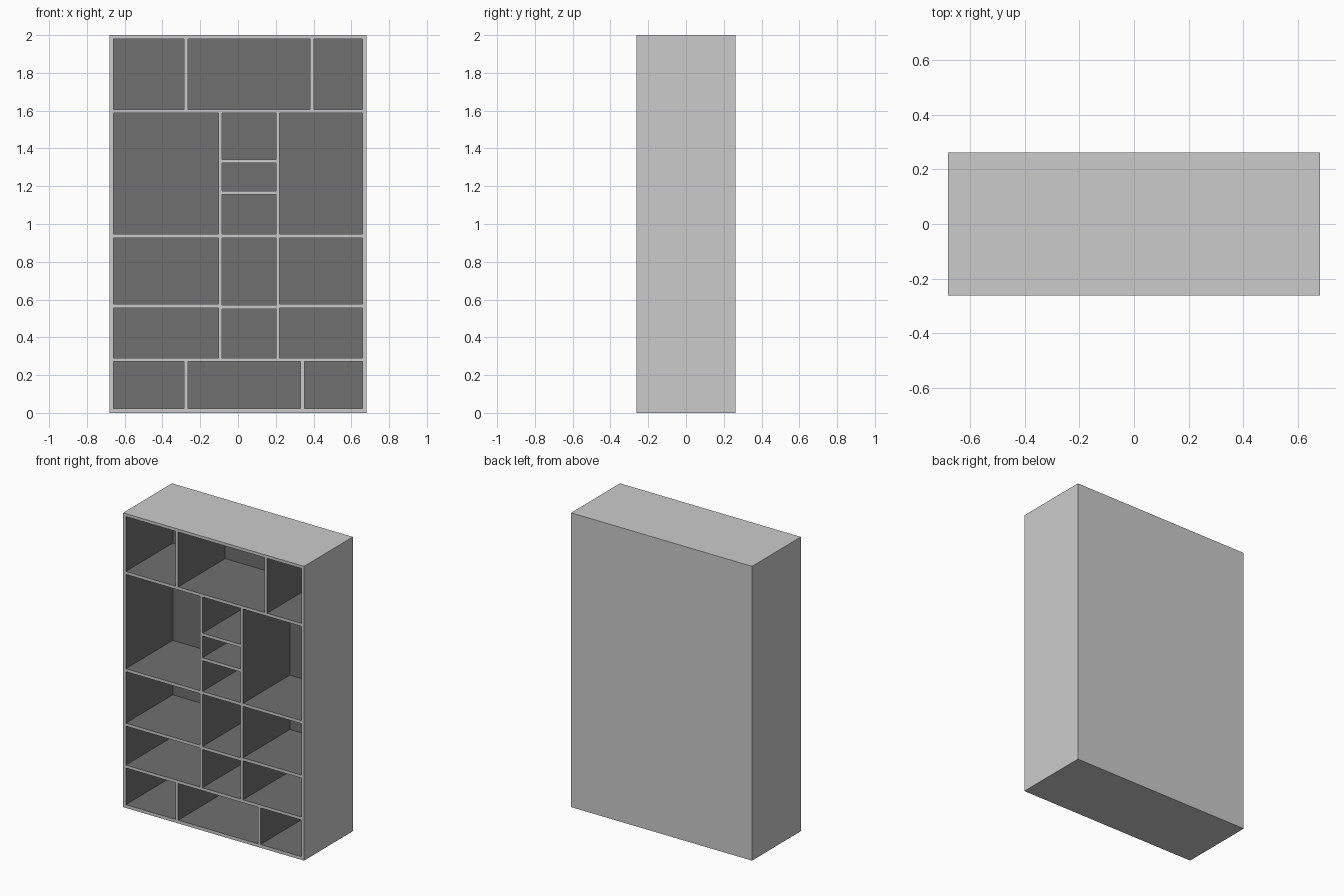
import bpy, bmesh
from mathutils import Matrix, Vector

if "Cube" in bpy.data.objects:
    bpy.data.objects.remove(bpy.data.objects["Cube"])

W, D, H = 0.68, 0.262, 2.0   # half width, half depth, height
T = 0.02                     # board thickness


def material(name, v):
    m = bpy.data.materials.new(name)
    m.diffuse_color = (v, v, v, 1)
    m.use_nodes = True
    m.node_tree.nodes["Principled BSDF"].inputs["Base Color"].default_value = m.diffuse_color
    return m


def add_box(bm, lo, hi):
    lo, hi = Vector(lo), Vector(hi)
    mat = Matrix.Translation((lo + hi) / 2) @ Matrix.Diagonal((*(hi - lo), 1))
    bmesh.ops.create_cube(bm, size=1, matrix=mat)


def make_object(name, bm):
    me = bpy.data.meshes.new(name)
    bm.to_mesh(me)
    bm.free()
    ob = bpy.data.objects.new(name, me)
    bpy.context.collection.objects.link(ob)
    return ob


# Board centre lines: each block is (upright positions, shelf heights)
L, R = -W + T / 2, W - T / 2
A, B = -0.094, 0.211
blocks = [
    ((L, -0.276, 0.342, R), (0.012, 0.281)),                         # bottom row
    ((L, A), (0.281, 0.566, 0.936, 1.597)),                          # left column
    ((A, B), (0.281, 0.561, 0.936, 1.165, 1.332, 1.597)),            # middle column
    ((B, R), (0.281, 0.566, 0.936, 1.597)),                          # right column
    ((L, -0.276, 0.392, R), (1.597, H - T / 2)),                     # top row
]

# Solid cabinet block
bm = bmesh.new()
add_box(bm, (-W, -D, 0), (W, D, H))
bookcase = make_object("bookcase", bm)

# Compartments, open at the front, leaving a back panel
bm = bmesh.new()
for xs, zs in blocks:
    for x0, x1 in zip(xs, xs[1:]):
        for z0, z1 in zip(zs, zs[1:]):
            add_box(bm, (x0 + T / 2, -D - 0.1, z0 + T / 2), (x1 - T / 2, D - T, z1 - T / 2))
cutter = make_object("compartment_cutter", bm)
cutter.hide_render = True

mod = bookcase.modifiers.new("compartments", 'BOOLEAN')
mod.operation = 'DIFFERENCE'
mod.solver = 'EXACT'
mod.object = cutter
bpy.context.view_layer.objects.active = bookcase
bookcase.select_set(True)
bpy.ops.object.modifier_apply(modifier=mod.name)
bpy.data.objects.remove(cutter)

# Light outside and front edges, dark inside
me = bookcase.data
me.materials.clear()
me.materials.append(material("light grey", 0.6))
me.materials.append(material("dark grey", 0.16))
for p in me.polygons:
    x, y, z = p.center
    n = p.normal
    outer = ((abs(n.x) > 0.5 and abs(x) > W - 0.001)
             or (abs(n.y) > 0.5 and abs(y) > D - 0.001)
             or (abs(n.z) > 0.5 and (z < 0.001 or z > H - 0.001)))
    p.material_index = 0 if outer else 1
    p.use_smooth = False
